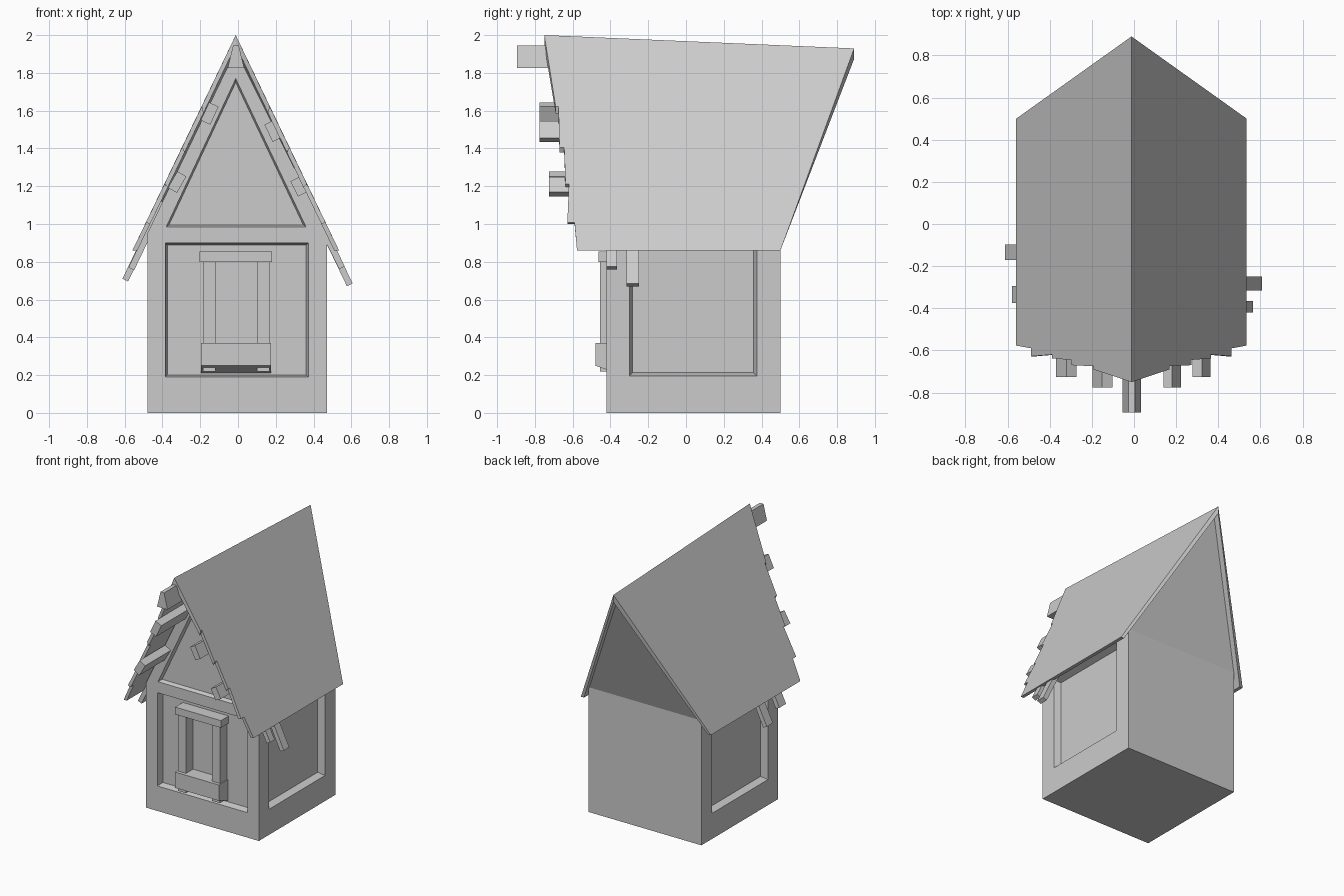
import bpy, bmesh, math
from mathutils import Vector, Matrix

cube = bpy.data.objects.get("Cube")
if cube:
    bpy.data.objects.remove(cube, do_unlink=True)

grey = bpy.data.materials.new("plain grey")
grey.use_nodes = True
colour = (0.6, 0.6, 0.6, 1)
grey.diffuse_color = colour
grey.node_tree.nodes["Principled BSDF"].inputs["Base Color"].default_value = colour

CX = -0.012                      # ridge line
EAVE_Z = 0.86
LEFT, RIGHT, FRONT, BACK, WALL_Z = -0.48, 0.47, -0.42, 0.5, 0.95


def finish(name, bm):
    bmesh.ops.remove_doubles(bm, verts=bm.verts, dist=0.0005)
    bmesh.ops.recalc_face_normals(bm, faces=bm.faces)
    mesh = bpy.data.meshes.new(name)
    bm.to_mesh(mesh)
    bm.free()
    mesh.materials.append(grey)
    obj = bpy.data.objects.new(name, mesh)
    bpy.context.collection.objects.link(obj)
    return obj


def face(bm, points):
    return bm.faces.new([bm.verts.new(p) for p in points])


def ring(bm, a, b):
    for i in range(len(a)):
        j = (i + 1) % len(a)
        face(bm, (a[i], a[j], b[j], b[i]))


def panelled_wall(bm, outer, hole, inward, taper=0.95):
    """Wall with a recessed panel whose reveal narrows a little."""
    outer, hole = [Vector(p) for p in outer], [Vector(p) for p in hole]
    mid = sum(hole, Vector()) / len(hole)
    floor = [mid + (p - mid) * taper + Vector(inward) for p in hole]
    ring(bm, outer, hole)
    ring(bm, hole, floor)
    face(bm, floor)


def prism(name, profile, y0, y1):
    """Extrude an x-z profile along y."""
    bm = bmesh.new()
    a = [(x, y0, z) for x, z in profile]
    b = [(x, y1, z) for x, z in profile]
    face(bm, a)
    face(bm, b)
    ring(bm, a, b)
    return finish(name, bm)


def box(name, x0, x1, y0, y1, z0, z1):
    return prism(name, [(x0, z0), (x1, z0), (x1, z1), (x0, z1)], y0, y1)


def tilted_beam(name, x, z, wide, long, angle, y0, y1):
    """Beam along y whose section is turned to follow the roof."""
    turn = Matrix.Rotation(math.radians(angle), 2)
    corners = [(-1, -1), (1, -1), (1, 1), (-1, 1)]
    profile = [Vector((x, z)) + turn @ Vector((i * wide / 2, j * long / 2))
               for i, j in corners]
    return prism(name, profile, y0, y1)


# House body with recessed panels and a back gable leaning outwards
bm = bmesh.new()
apex_f, apex_b = (CX, FRONT, 1.92), (CX, 0.845, 1.87)


def rect_x(x, y0, y1, z0, z1):
    return [(x, y0, z0), (x, y1, z0), (x, y1, z1), (x, y0, z1)]


def rect_y(y, x0, x1, z0, z1):
    return [(x0, y, z0), (x1, y, z0), (x1, y, z1), (x0, y, z1)]


panelled_wall(bm, rect_y(FRONT, LEFT, RIGHT, 0, WALL_Z),
              rect_y(FRONT, -0.385, 0.372, 0.19, 0.9), (0, 0.05, 0), 0.97)
panelled_wall(bm, [(LEFT, FRONT, WALL_Z), (RIGHT, FRONT, WALL_Z), apex_f],
              [(-0.38, FRONT, 0.985), (0.36, FRONT, 0.985), (CX, FRONT, 1.77)],
              (0, 0.03, 0), 0.96)
for x, inward in ((LEFT, 0.05), (RIGHT, -0.05)):
    panelled_wall(bm, rect_x(x, FRONT, BACK, 0, WALL_Z),
                  rect_x(x, -0.3, 0.375, 0.195, 0.9), (inward, 0, 0))
    face(bm, [(x, FRONT, WALL_Z), (x, BACK, WALL_Z), apex_b, apex_f])
face(bm, rect_y(BACK, LEFT, RIGHT, 0, WALL_Z))
face(bm, [(LEFT, BACK, WALL_Z), (RIGHT, BACK, WALL_Z), apex_b])
face(bm, [(LEFT, FRONT, 0), (RIGHT, FRONT, 0), (RIGHT, BACK, 0), (LEFT, BACK, 0)])
finish("house_body", bm)

# Roof: two thin slabs with a stepped front edge
edge = [(0, 0.89), (0, -0.75), (0.33, -0.69), (0.33, -0.675), (0.52, -0.67),
        (0.52, -0.645), (0.69, -0.638), (0.69, -0.62), (0.87, -0.628),
        (0.87, -0.59), (1, -0.577), (1, 0.5)]


def roof_loop(side, half_width, drop):
    points = []
    for t, y in edge:
        ridge = 2.0 - (y + 0.75) * 0.043 - drop
        points.append((CX + side * t * half_width, y, ridge + (EAVE_Z - ridge) * t))
    return points


bm = bmesh.new()
for side in (-1, 1):
    top, under = roof_loop(side, 0.547, 0), roof_loop(side, 0.521, 0.055)
    face(bm, top)
    face(bm, under)
    for i in range(1, len(top)):            # the shared ridge edge stays open
        j = (i + 1) % len(top)
        face(bm, (top[i], top[j], under[j], under[i]))
finish("roof", bm)

# Ridge beam and purlin ends poking out at the front
prism("ridge_beam", [(-0.055, 1.825), (0.033, 1.825), (0.004, 1.945), (-0.026, 1.945)],
      -0.895, -0.35)
tilted_beam("purlin_upper_left", -0.15, 1.585, 0.055, 0.105, -25, -0.775, -0.38)
tilted_beam("purlin_upper_right", 0.182, 1.49, 0.045, 0.1, 26, -0.775, -0.38)
tilted_beam("purlin_lower_left", -0.322, 1.222, 0.055, 0.1, -30, -0.725, -0.38)
tilted_beam("purlin_lower_right", 0.32, 1.197, 0.05, 0.09, 27, -0.725, -0.38)


# Rafter tails below the eaves, each given by its lower end
def rafter_tail(name, side, x, z, y0, y1):
    run, thick = 0.17, 0.03
    rise = run * 2.08
    prism(name, [(side * x, z), (side * (x + thick), z + 0.015),
                 (side * (x + thick - run), z + 0.015 + rise),
                 (side * (x - run), z + rise)], y0, y1)


rafter_tail("rafter_right_front", 1, 0.535, 0.76, -0.42, -0.365)
rafter_tail("rafter_right_back", 1, 0.577, 0.67, -0.315, -0.25)
rafter_tail("rafter_left_front", -1, 0.55, 0.755, -0.375, -0.295)
rafter_tail("rafter_left_back", -1, 0.582, 0.695, -0.172, -0.098)

# Front window frame: posts, lintel and a sill with a sloping underside
box("window_post_left", -0.185, -0.12, -0.455, -0.36, 0.22, 0.8)
box("window_post_right", 0.1, 0.167, -0.455, -0.36, 0.22, 0.8)
box("window_lintel", -0.205, 0.18, -0.463, -0.36, 0.8, 0.855)
bm = bmesh.new()
ends = [[(x, -0.48, 0.25), (x, -0.36, 0.207), (x, -0.36, 0.37), (x, -0.48, 0.37)]
        for x in (-0.195, 0.175)]
face(bm, ends[0])
face(bm, ends[1])
ring(bm, *ends)
finish("window_sill", bm)
